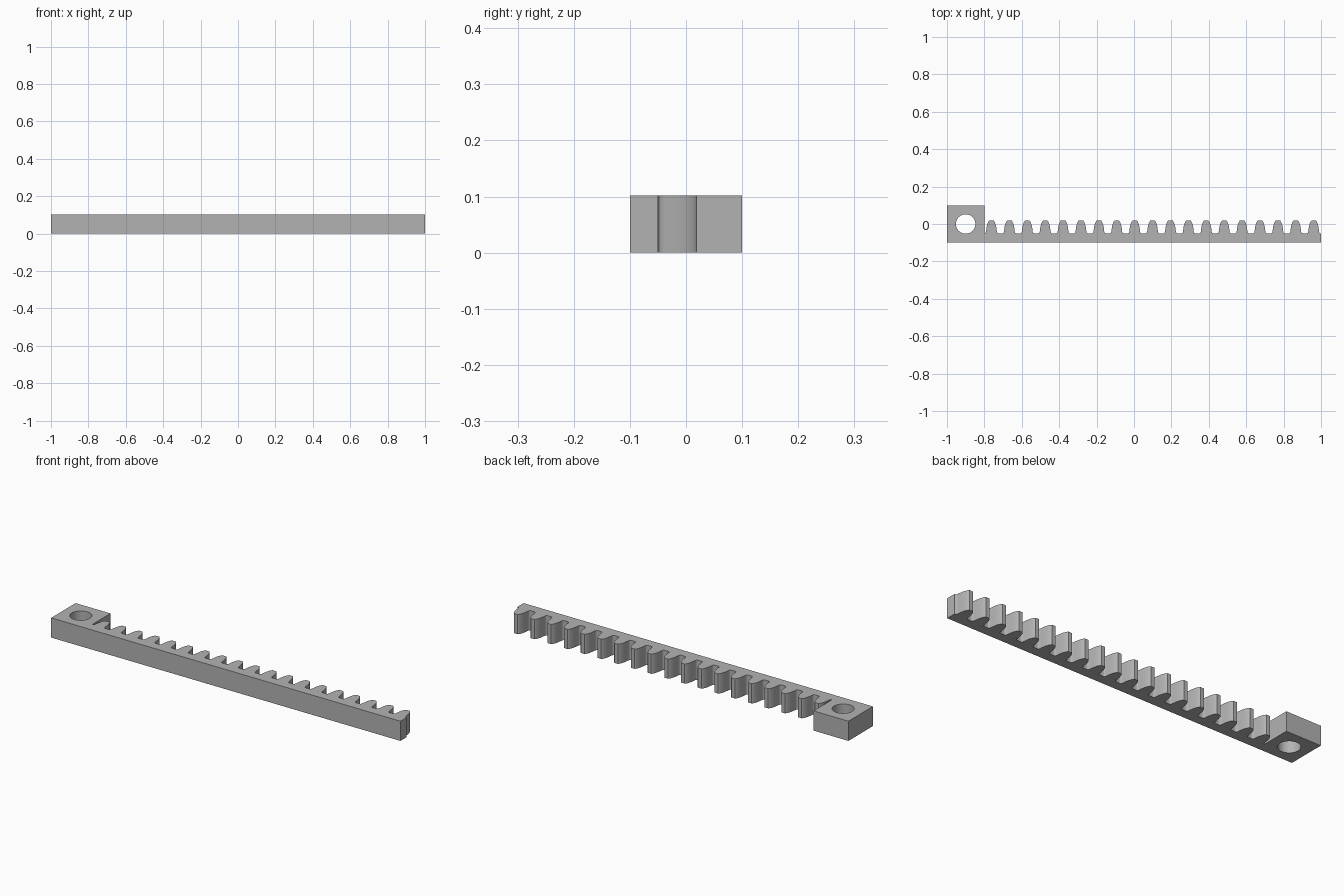
import bpy, bmesh, math

if "Cube" in bpy.data.objects:
    bpy.data.objects.remove(bpy.data.objects["Cube"])

HEIGHT = 0.102
TEETH, PITCH, FIRST = 19, 0.0957, -0.762
# Half of one tooth: (half width, y) from root fillet to flat tip
FLANK = [(0.036, -0.05), (0.0325, -0.0485), (0.030, -0.045), (0.0285, -0.038),
         (0.027, -0.025), (0.0245, -0.01), (0.021, 0.002), (0.0165, 0.012),
         (0.0125, 0.018), (0.010, 0.02)]

grey = bpy.data.materials.new("plain grey")
grey.use_nodes = True
colour = (0.45, 0.45, 0.45, 1)
grey.diffuse_color = colour
grey.node_tree.nodes["Principled BSDF"].inputs["Base Color"].default_value = colour


def prism(name, outline, z0, z1):
    """Extrude an outline in the ground plane from z0 to z1."""
    bm = bmesh.new()
    face = bm.faces.new([bm.verts.new((x, y, z0)) for x, y in outline])
    top = bmesh.ops.extrude_face_region(bm, geom=[face])
    verts = [v for v in top["geom"] if isinstance(v, bmesh.types.BMVert)]
    bmesh.ops.translate(bm, vec=(0, 0, z1 - z0), verts=verts)
    bmesh.ops.recalc_face_normals(bm, faces=bm.faces)
    mesh = bpy.data.meshes.new(name)
    bm.to_mesh(mesh)
    bm.free()
    mesh.materials.append(grey)
    obj = bpy.data.objects.new(name, mesh)
    bpy.context.collection.objects.link(obj)
    return obj


# Outline: straight back, row of teeth, square mounting block
outline = [(-1, -0.1), (1, -0.1), (1, -0.05)]
for i in reversed(range(TEETH)):
    cx = FIRST + i * PITCH
    outline += [(cx + w, y) for w, y in FLANK]
    outline += [(cx - w, y) for w, y in reversed(FLANK)]
outline += [(-0.8, -0.05), (-0.8, 0.1), (-1, 0.1)]
rack = prism("gear_rack", outline, 0, HEIGHT)

# Round through hole in the mounting block
circle = [(-0.9 + 0.052 * math.cos(a * math.tau / 48), 0.052 * math.sin(a * math.tau / 48))
          for a in range(48)]
cutter = prism("hole_cutter", circle, -0.05, HEIGHT + 0.05)
cutter.hide_render = True
hole = rack.modifiers.new("mounting hole", 'BOOLEAN')
hole.operation = 'DIFFERENCE'
hole.solver = 'EXACT'
hole.object = cutter

bpy.ops.object.select_all(action='DESELECT')
rack.select_set(True)
bpy.context.view_layer.objects.active = rack
bpy.ops.object.modifier_apply(modifier=hole.name)
bpy.data.objects.remove(cutter)

# Smooth flanks and hole wall, sharp corners
bpy.ops.object.shade_smooth_by_angle(angle=math.radians(35))
